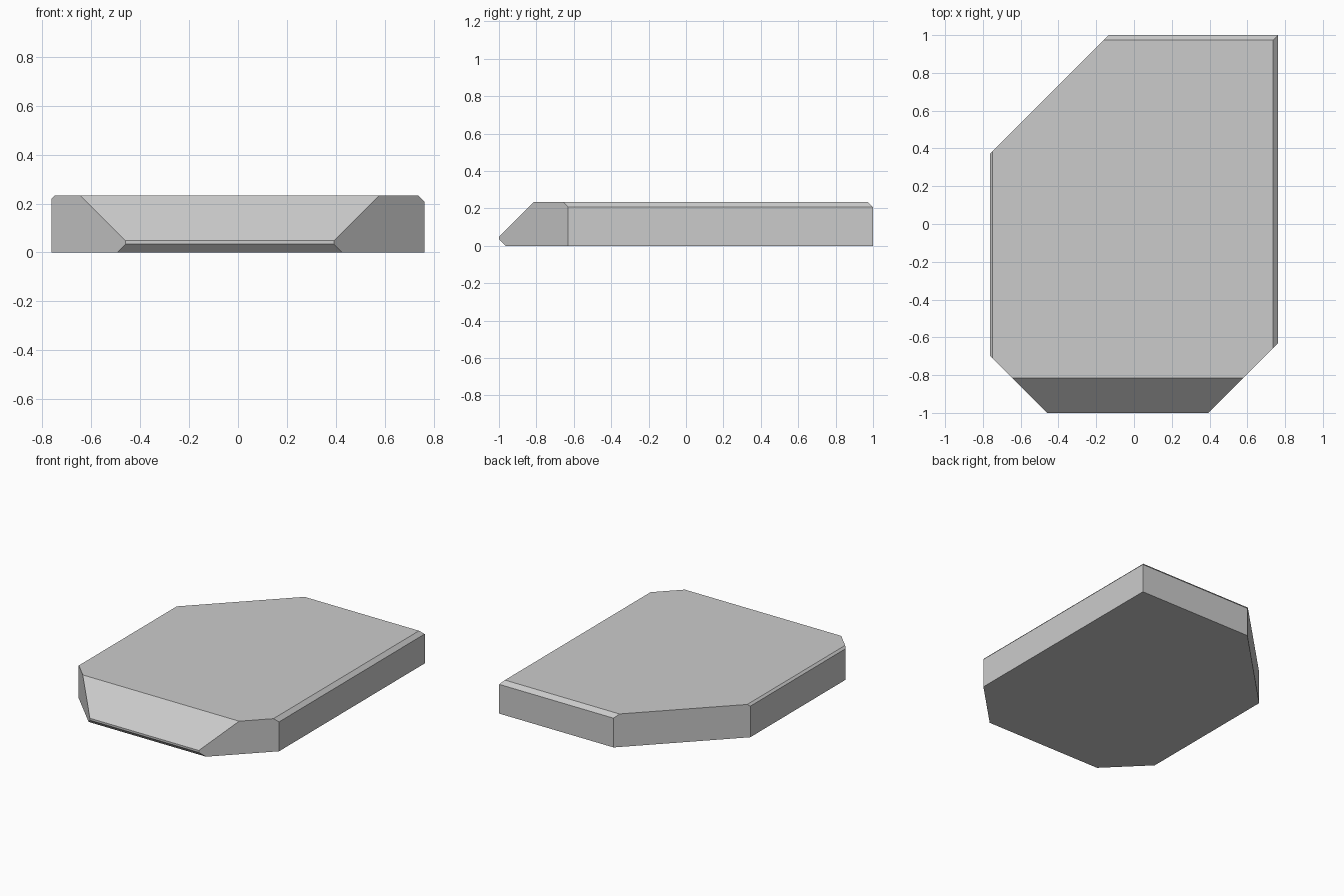
import bpy, bmesh
from mathutils import Vector

if "Cube" in bpy.data.objects:
    bpy.data.objects.remove(bpy.data.objects["Cube"])

HX, HY, H = 0.763, 1.0, 0.234

# Base block standing on the ground
bm = bmesh.new()
bmesh.ops.create_cube(bm, size=1)
for v in bm.verts:
    v.co = Vector((v.co.x * 2 * HX, v.co.y * 2 * HY, (v.co.z + 0.5) * H))


def chamfer(direction, limit):
    """Slice off everything where direction . point > limit and cap the cut."""
    n = Vector(direction)
    cut = bmesh.ops.bisect_plane(
        bm, geom=bm.verts[:] + bm.edges[:] + bm.faces[:], dist=1e-5,
        plane_co=n * (limit / n.length_squared), plane_no=n, clear_outer=True)
    edges = [e for e in cut["geom_cut"] if isinstance(e, bmesh.types.BMEdge)]
    bmesh.ops.contextual_create(bm, geom=edges)


# Vertical corner cuts: back left, front left, front right
chamfer((-1, 1, 0), 1.133)
chamfer((-1, -1, 0), 1.46)
chamfer((1, -1, 0), 1.393)
# Front edge: large upper bevel and small lower bevel
chamfer((0, -1, 1), 1.048)
chamfer((0, -1, -1), 0.966)
# Narrow top bevels: back, right, left
chamfer((0, 1, 1), 1.207)
chamfer((1, 0, 1), 0.971)
chamfer((-1, 0, 1), 0.983)

bmesh.ops.recalc_face_normals(bm, faces=bm.faces[:])
mesh = bpy.data.meshes.new("chamfered_slab")
bm.to_mesh(mesh)
bm.free()
bpy.context.collection.objects.link(bpy.data.objects.new("chamfered_slab", mesh))
